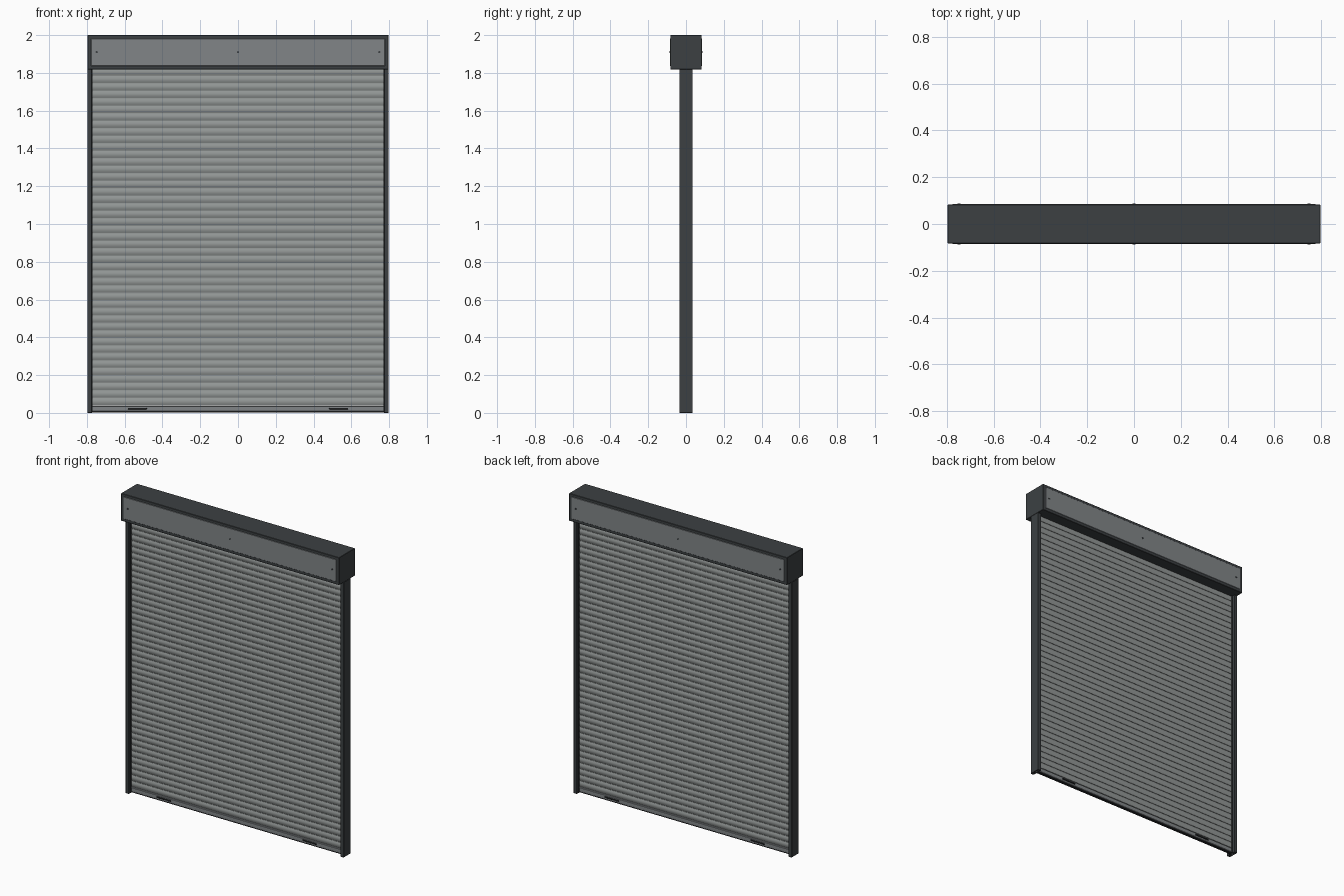
import bpy, bmesh, math

if "Cube" in bpy.data.objects:
    bpy.data.objects.remove(bpy.data.objects["Cube"])

W, H = 0.797, 2.0            # half width, height
BOX_Z, BOX_Y = 1.818, 0.083  # housing underside, half depth
RAIL_Y, OPEN_X = 0.035, 0.774
BAR_TOP, SLATS = 0.038, 45


def mat(name, c):
    m = bpy.data.materials.new(name)
    m.diffuse_color = (*c, 1)
    m.use_nodes = True
    m.node_tree.nodes["Principled BSDF"].inputs["Base Color"].default_value = m.diffuse_color
    return m


DARK = mat("dark_metal", (0.045, 0.051, 0.055))
PANEL = mat("panel_metal", (0.22, 0.235, 0.245))
SLAT = mat("slat_metal", (0.29, 0.31, 0.305))
BLACK = mat("black", (0.02, 0.022, 0.024))


def finish(bm, name, m, bevel=0):
    bmesh.ops.recalc_face_normals(bm, faces=bm.faces)
    me = bpy.data.meshes.new(name)
    bm.to_mesh(me)
    bm.free()
    ob = bpy.data.objects.new(name, me)
    bpy.context.collection.objects.link(ob)
    me.materials.append(m)
    if bevel:
        b = ob.modifiers.new("bevel", 'BEVEL')
        b.width, b.segments = bevel, 1
    return ob


def box(name, x, y, z, m, bevel=0):
    bm = bmesh.new()
    bmesh.ops.create_cube(bm, size=1)
    for v in bm.verts:
        v.co = [r[0] + (c + 0.5) * (r[1] - r[0]) for c, r in zip(v.co, (x, y, z))]
    return finish(bm, name, m, bevel)


def extrude(name, pts, vec, m, bevel=0):
    bm = bmesh.new()
    f = bm.faces.new([bm.verts.new(p) for p in pts])
    r = bmesh.ops.extrude_face_region(bm, geom=[f])
    bmesh.ops.translate(bm, vec=vec, verts=[g for g in r['geom'] if isinstance(g, bmesh.types.BMVert)])
    return finish(bm, name, m, bevel)


# housing
box("housing", (-W, W), (-BOX_Y, BOX_Y), (BOX_Z, H), DARK, 0.002)

for s, side in ((-1, "front"), (1, "back")):
    # cover plate with three screws
    ys = sorted((s * (BOX_Y - 0.003), s * (BOX_Y + 0.002)))
    box(side + "_cover", (-0.778, 0.778), ys, (1.837, 1.982), PANEL, 0.0015)
    for i, x in enumerate((-0.748, 0, 0.748)):
        ring = [(x + 0.006 * math.cos(a), s * BOX_Y, 1.91 + 0.006 * math.sin(a))
                for a in (k * math.tau / 12 for k in range(12))]
        extrude(f"{side}_screw_{i}", ring, (0, s * 0.004, 0), DARK)
    # pull handles on the bottom bar
    for x in (-0.533, 0.533):
        ys = sorted((s * 0.010, s * 0.018))
        box(side + "_handle", (x - 0.05, x + 0.05), ys, (0.019, 0.027), BLACK, 0.001)

# guide rails: U channels opening towards the curtain, with seal strips
T = 0.005
for s, side in ((-1, "left"), (1, "right")):
    prof = [(W, -RAIL_Y), (W, RAIL_Y), (OPEN_X, RAIL_Y), (OPEN_X, RAIL_Y - 0.018),
            (W - T, RAIL_Y - 0.018), (W - T, -RAIL_Y + 0.018),
            (OPEN_X, -RAIL_Y + 0.018), (OPEN_X, -RAIL_Y)]
    extrude(side + "_rail", [(s * x, y, 0) for x, y in prof], (0, 0, BOX_Z), DARK, 0.001)
    for t in (-1, 1):
        ys = sorted((t * 0.012, t * 0.017))
        box(side + "_seal", sorted((s * (OPEN_X - 0.003), s * 0.79)), ys, (0.002, BOX_Z), BLACK)

# bottom bar
box("bottom_bar", (-0.788, 0.788), (-0.012, 0.012), (0.008, BAR_TOP - 0.002), PANEL, 0.002)
box("bottom_seal", (-0.772, 0.772), (-0.008, 0.008), (0.002, 0.009), BLACK)

# curtain: bulged slats joined by narrow recessed hinges
p = (BOX_Z + 0.005 - BAR_TOP) / SLATS
half = []
for i in range(SLATS):
    z = BAR_TOP + i * p
    half += [(0.004, z), (0.004, z + p * 0.08)]
    for k in range(6):
        u = k / 5
        half.append((0.007 + 0.005 * math.sin(math.pi * u), z + p * (0.08 + 0.92 * u)))
bm = bmesh.new()
for s in (-1, 1):
    rows = [[bm.verts.new((x, s * y, z)) for x in (-0.788, 0.788)] for y, z in half]
    for a, b in zip(rows, rows[1:]):
        q = [a[0], a[1], b[1], b[0]]
        f = bm.faces.new(q if s < 0 else q[::-1])
        f.smooth = True
me = bpy.data.meshes.new("slat_curtain")
bm.to_mesh(me)
bm.free()
me.materials.append(SLAT)
cur = bpy.data.objects.new("slat_curtain", me)
bpy.context.collection.objects.link(cur)
bpy.context.view_layer.objects.active = cur
cur.select_set(True)
bpy.ops.object.shade_smooth_by_angle(angle=math.radians(35))
